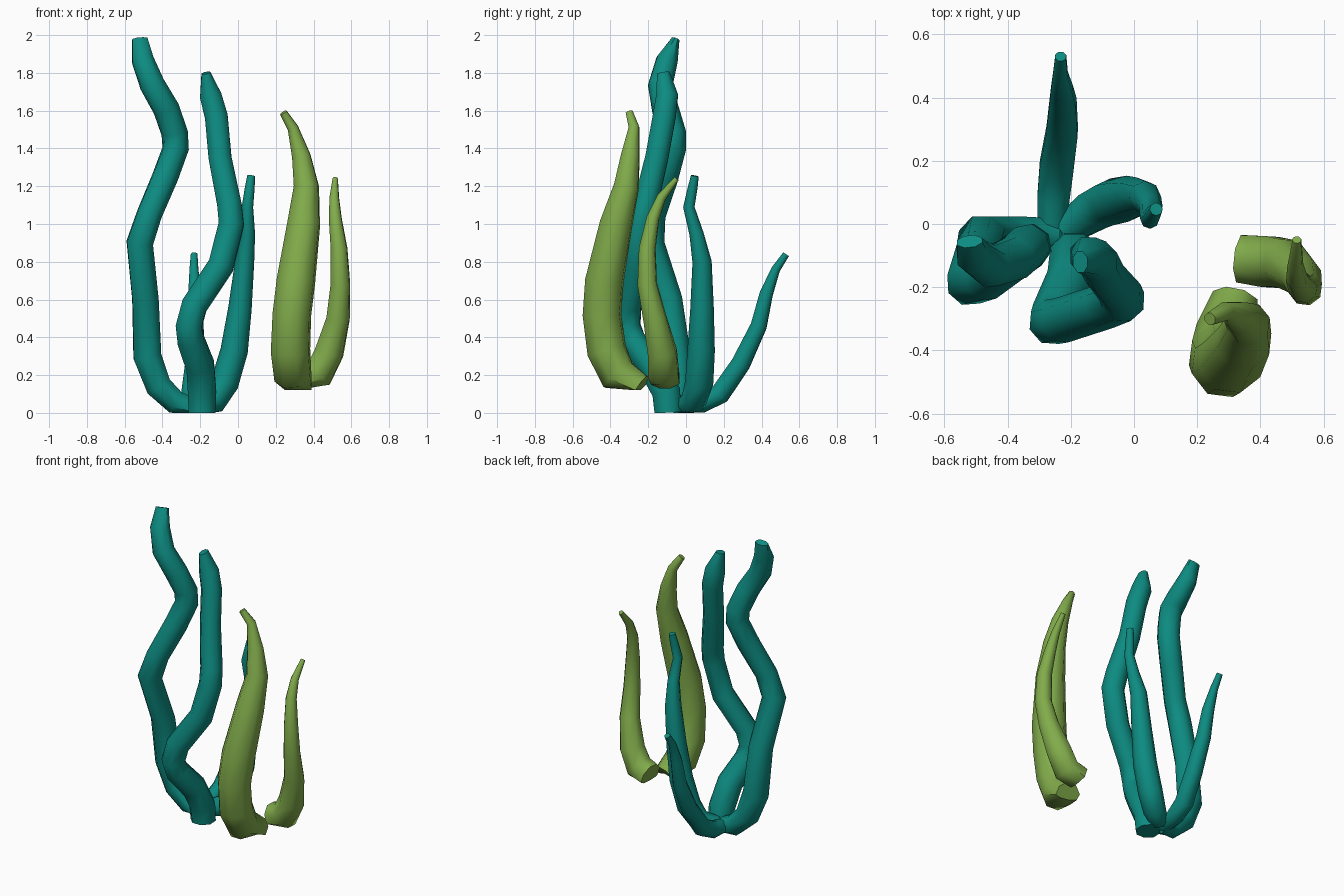
import bpy, bmesh, math
from mathutils import Vector


def material(name, rgb):
    m = bpy.data.materials.new(name)
    m.diffuse_color = (*rgb, 1)
    return m


TEAL = material("teal", (0.004, 0.26, 0.22))
GREEN = material("green", (0.22, 0.41, 0.07))


def strand(name, points, mat, floor=0.0, ridge=1.0, sides=8):
    """Sweep a ring along (x, y, z, radius) points; flatten the foot at floor.
    ridge < 1 pinches the last ring into a chisel tip."""
    bm = bmesh.new()
    pts = [Vector(p[:3]) for p in points]
    rings, u, n = [], Vector((1, 0, 0)), len(points)
    for i, p in enumerate(pts):
        t = Vector((0, 0, 0))
        if i > 0:
            t += (p - pts[i - 1]).normalized()
        if i < n - 1:
            t += (pts[i + 1] - p).normalized()
        t.normalize()
        if i == 0 and abs(t.x) > 0.8:
            u = Vector((0, 1, 0))
        u = (u - t * u.dot(t)).normalized()
        v = t.cross(u)
        pinch = ridge if i == n - 1 else 1.0
        ring = []
        for k in range(sides):
            a = math.tau * (k + 0.5) / sides
            co = p + (u * math.cos(a) * pinch + v * math.sin(a)) * points[i][3] * 1.04
            co.z = max(co.z, floor)
            ring.append(bm.verts.new(co))
        rings.append(ring)
    for a, b in zip(rings, rings[1:]):
        for k in range(sides):
            j = (k + 1) % sides
            bm.faces.new((a[k], a[j], b[j], b[k]))
    bm.faces.new(rings[0][::-1])
    bm.faces.new(rings[-1])
    bmesh.ops.recalc_face_normals(bm, faces=bm.faces)
    me = bpy.data.meshes.new(name)
    bm.to_mesh(me)
    bm.free()
    me.materials.append(mat)
    ob = bpy.data.objects.new(name, me)
    bpy.context.collection.objects.link(ob)
    bpy.context.view_layer.objects.active = ob
    ob.select_set(True)
    bpy.ops.object.shade_smooth_by_angle(angle=math.radians(50))
    ob.select_set(False)


# Teal cluster: two tall wavy fronds and two thin tapering ones
strand("tall_left_frond", [
    (-.25, -.04, .03, .055), (-.33, -.04, .055, .065), (-.42, -.045, .14, .072),
    (-.48, -.05, .30, .077), (-.49, -.09, .60, .072), (-.52, -.185, .90, .072),
    (-.47, -.175, 1.05, .067), (-.385, -.11, 1.25, .069), (-.33, -.07, 1.40, .069),
    (-.335, -.07, 1.48, .069), (-.38, -.11, 1.61, .069), (-.455, -.135, 1.74, .066),
    (-.505, -.10, 1.87, .058), (-.52, -.055, 1.98, .042)], TEAL, ridge=.5)
strand("tall_middle_frond", [
    (-.19, -.095, .0, .075), (-.19, -.105, .11, .078), (-.20, -.18, .25, .077),
    (-.25, -.285, .385, .073), (-.26, -.31, .46, .071), (-.23, -.305, .57, .07),
    (-.09, -.26, .78, .07), (-.035, -.24, 1.0, .069), (-.045, -.215, 1.10, .067),
    (-.095, -.155, 1.35, .063), (-.115, -.115, 1.57, .063),
    (-.145, -.10, 1.68, .06), (-.17, -.12, 1.80, .035)], TEAL, ridge=.7)
strand("thin_right_frond", [
    (-.22, -.02, .035, .05), (-.13, .04, .06, .067), (-.07, .07, .16, .072),
    (-.02, .08, .33, .07), (.01, .085, .55, .06), (.035, .085, .80, .049),
    (.053, .055, .95, .036), (.05, .015, 1.09, .029), (.062, .035, 1.19, .025),
    (.07, .047, 1.255, .02)], TEAL)
strand("short_back_frond", [
    (-.26, -.04, .03, .045), (-.255, .08, .05, .053), (-.245, .18, .10, .056),
    (-.228, .29, .26, .052), (-.225, .385, .46, .044), (-.228, .425, .63, .036),
    (-.233, .475, .76, .024), (-.232, .53, .84, .018)], TEAL)

# Green pair: one broad blade and one slender blade
strand("broad_blade", [
    (.32, -.24, .13, .075), (.29, -.36, .20, .10), (.278, -.42, .33, .104),
    (.285, -.445, .52, .102), (.307, -.432, .70, .102), (.348, -.37, 1.0, .087),
    (.362, -.315, 1.20, .067), (.335, -.295, 1.36, .05), (.29, -.275, 1.51, .029),
    (.24, -.30, 1.59, .02)], GREEN, 0.12)
strand("slender_blade", [
    (.34, -.11, .18, .078), (.43, -.12, .21, .084), (.483, -.125, .32, .078),
    (.53, -.165, .50, .062), (.542, -.205, .68, .052), (.535, -.205, .87, .044),
    (.515, -.175, 1.03, .034), (.51, -.13, 1.14, .025), (.515, -.05, 1.24, .014)], GREEN, 0.13)
